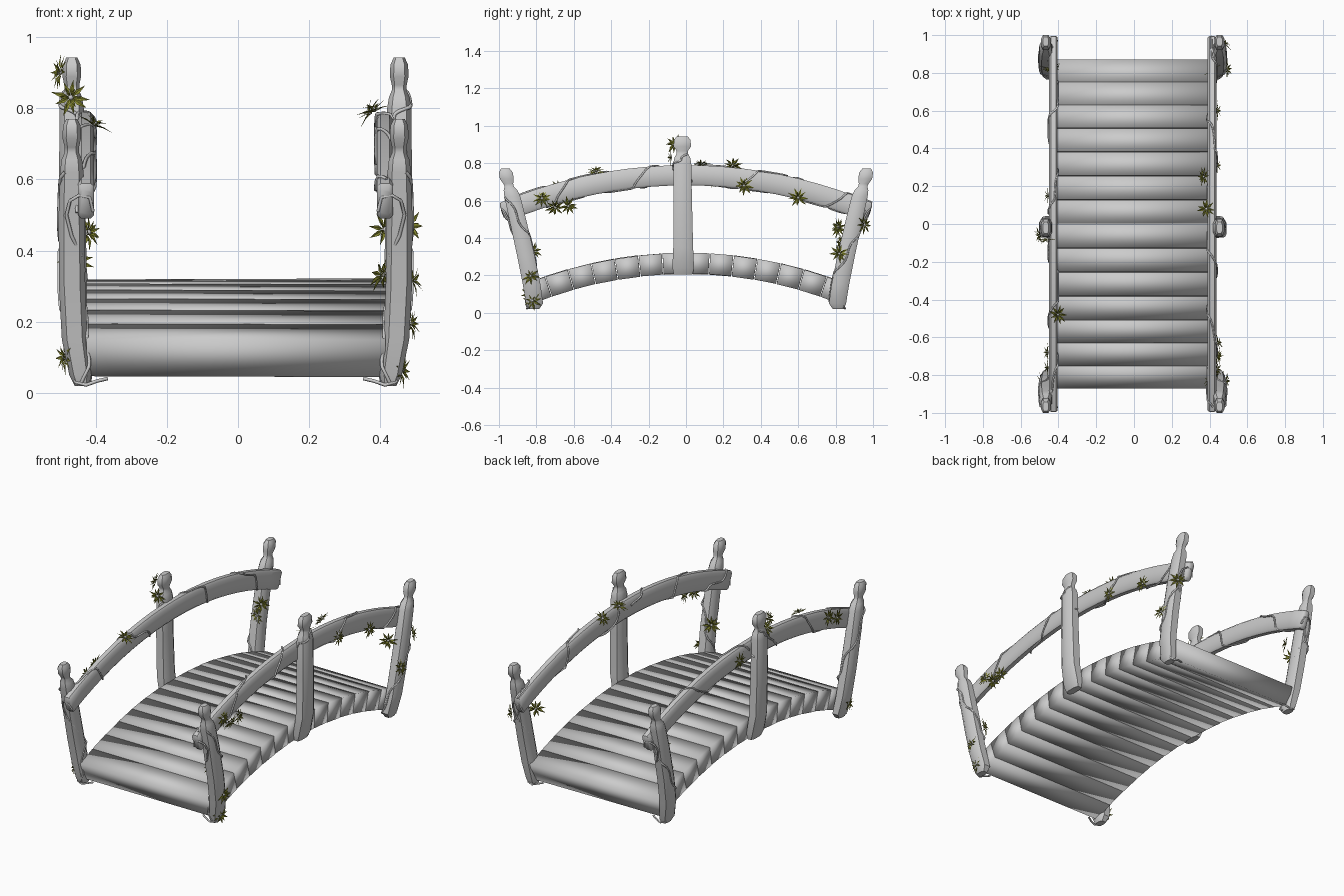
import bpy, bmesh, math, random
from mathutils import Vector, Matrix

if "Cube" in bpy.data.objects:
    bpy.data.objects.remove(bpy.data.objects["Cube"])

random.seed(4)
X0 = -0.007          # slight sideways offset of the woodwork
LEAF = bpy.data.materials.new("leaf_olive")
LEAF.diffuse_color = (0.25, 0.26, 0.03, 1)
LEAF.use_nodes = True
LEAF.node_tree.nodes["Principled BSDF"].inputs["Base Color"].default_value = LEAF.diffuse_color


def finish(name, bm, angle=None, mat=None, recalc=True):
    if recalc:
        bmesh.ops.recalc_face_normals(bm, faces=bm.faces[:])
    me = bpy.data.meshes.new(name)
    bm.to_mesh(me)
    bm.free()
    if angle:
        for p in me.polygons:
            p.use_smooth = True
        me.set_sharp_from_angle(angle=math.radians(angle))
    if mat:
        me.materials.append(mat)
    ob = bpy.data.objects.new(name, me)
    bpy.context.collection.objects.link(ob)
    return ob


def loft(bm, rings):
    rows = [[bm.verts.new(p) for p in r] for r in rings]
    n = len(rows[0])
    for a, b in zip(rows, rows[1:]):
        for i in range(n):
            bm.faces.new((a[i], a[(i + 1) % n], b[(i + 1) % n], b[i]))
    bm.faces.new(rows[0][::-1])
    bm.faces.new(rows[-1])


def arc(radius, top, a):
    return radius * math.sin(a), top - radius * (1 - math.cos(a))


# Arched deck: wedge-shaped planks with soft shading
R, TOP, THICK, N = 2.31, 0.32, 0.112, 14
A = math.asin(0.873 / R)
for i in range(N):
    a0 = -A + 2 * A * i / N + 0.0009
    a1 = -A + 2 * A * (i + 1) / N - 0.0009
    tilt = random.uniform(-0.002, 0.002)
    bm = bmesh.new()
    rings = []
    for x in (-0.425, 0.415):
        ring = []
        for a, r in ((a0, R), (a1, R), (a1, R - THICK), (a0, R - THICK)):
            y, z = r * math.sin(a), TOP - R + r * math.cos(a)
            ring.append((x, y, z + (tilt if x > 0 else -tilt)))
        rings.append(ring)
    loft(bm, rings)
    finish(f"plank_{i + 1}", bm, 180)

# Posts: z, x centre, half x, y centre, half y
END = [(.02, .432, .02, .815, .03), (.05, .436, .031, .81, .046), (.15, .452, .036, .825, .047),
       (.3, .459, .037, .855, .047), (.5, .461, .036, .90, .045), (.62, .46, .033, .928, .043),
       (.655, .46, .029, .938, .037), (.675, .46, .02, .945, .025), (.69, .46, .02, .95, .026),
       (.715, .46, .026, .958, .037), (.75, .46, .025, .963, .037), (.77, .46, .015, .966, .024)]
MID = [(.205, .432, .02, -.015, .05), (.24, .438, .031, -.015, .058), (.35, .455, .037, -.015, .053),
       (.6, .46, .036, -.018, .05), (.8, .46, .034, -.02, .048), (.83, .46, .029, -.02, .042),
       (.85, .46, .021, -.02, .03), (.865, .46, .021, -.02, .03), (.888, .46, .026, -.02, .046),
       (.922, .46, .025, -.02, .045), (.943, .46, .015, -.02, .03)]
OCT = [(1, .5), (.6, 1), (-.6, 1), (-1, .5), (-1, -.5), (-.6, -1), (.6, -1), (1, -.5)]


def post(name, prof, sx, sy):
    bm = bmesh.new()
    loft(bm, [[(X0 + sx * (x + u * hx), sy * (y + v * hy), z) for u, v in OCT]
              for z, x, hx, y, hy in prof])
    finish(name, bm, 40)


# Handrails: bevelled bar swept on an arc
RR, RTOP, RA, RX = 2.51, 0.735, math.asin(0.972 / 2.51), 0.42
RECT = [(.023, .042), (.013, .054), (-.013, .054), (-.023, .042),
        (-.023, -.042), (-.013, -.054), (.013, -.054), (.023, -.042)]


def rail(name, sx):
    bm = bmesh.new()
    rings, steps = [], 20
    stops = [(-RA - .004, .7)] + [(-RA + 2 * RA * i / steps, 1) for i in range(steps + 1)] + [(RA + .004, .7)]
    for a, s in stops:
        rings.append([(X0 + sx * RX + u * s, (RR + v * s) * math.sin(a),
                       RTOP - RR + (RR + v * s) * math.cos(a)) for u, v in RECT])
    loft(bm, rings)
    finish(name, bm, 40)


for sx, side in ((-1, "left"), (1, "right")):
    post(f"{side}_front_post", END, sx, -1)
    post(f"{side}_back_post", END, sx, 1)
    post(f"{side}_middle_post", MID, sx, 1)
    rail(f"{side}_handrail", sx)


# Vines: thin tubes hugging rails and posts
def tube(name, pts, r=0.005):
    cu = bpy.data.curves.new(name, 'CURVE')
    cu.dimensions = '3D'
    cu.bevel_depth, cu.bevel_resolution, cu.use_fill_caps = r, 1, True
    sp = cu.splines.new('POLY')
    sp.points.add(len(pts) - 1)
    for p, q in zip(sp.points, pts):
        p.co = (*q, 1)
    bpy.context.collection.objects.link(bpy.data.objects.new(name, cu))


def wrap(t):
    c, s = math.cos(t), math.sin(t)
    k = max(abs(c), abs(s)) ** -0.8
    return c * k, s * k


def rail_vine(name, sx, y0, y1, turns, phase):
    pts = []
    for i in range(61):
        t = i / 60
        a = math.asin((y0 + (y1 - y0) * t) / RR) + 0.006 * math.sin(t * 37 + phase)
        u, v = wrap(phase + turns * 2 * math.pi * t + 0.5 * math.sin(t * 23))
        r = RR + v * .056
        pts.append((X0 + sx * (RX + u * .026), r * math.sin(a), RTOP - RR + r * math.cos(a)))
    tube(name, pts)


def post_vine(name, prof, sx, sy, z0, z1, turns, phase):
    pts = []
    for i in range(41):
        t = i / 40
        z = z0 + (z1 - z0) * t
        for p, q in zip(prof, prof[1:]):
            if p[0] <= z <= q[0]:
                f = (z - p[0]) / (q[0] - p[0])
                x, hx, y, hy = [m + (n - m) * f for m, n in zip(p[1:], q[1:])]
        u, v = wrap(phase + turns * 2 * math.pi * t + 0.3 * math.sin(t * 19))
        pts.append((X0 + sx * (x + u * hx), sy * (y + v * hy), z))
    tube(name, pts)


for sx, side in ((-1, "left"), (1, "right")):
    rail_vine(f"{side}_rail_vine_front", sx, -.96, -.05, 2.3, 0.4 + sx)
    rail_vine(f"{side}_rail_vine_back", sx, .05, .96, 2.0, 1.2 + sx)
    for sy, end in ((-1, "front"), (1, "back")):
        post_vine(f"{side}_{end}_post_vine", END, sx, sy, .03, .62, 0.9, 2.6 + sy)
        tube(f"{side}_{end}_foot_vine", [(X0 + sx * x, sy * y, z) for x, y, z in
             ((.47, .80, .09), (.45, .845, .03), (.42, .85, .022), (.39, .845, .033), (.36, .83, .04))])
        tube(f"{side}_{end}_rail_end_vine", [(X0 + sx * x, sy * y, z) for x, y, z in
             ((.40, .97, .51), (.41, .985, .55), (.44, .985, .555), (.465, .97, .54),
              (.475, .95, .50), (.46, .935, .44), (.435, .91, .39), (.425, .88, .34))])
    post_vine(f"{side}_middle_post_vine", MID, sx, 1, .70, .85, 0.9, 1.5)


# Leaf rosettes: two layers of pointed, folded leaves
def rosette(name, loc, normal, size=0.055):
    bm = bmesh.new()
    for count, lift, length in ((9, .22, 1.0), (6, .75, .75)):
        for k in range(count):
            spin = 2 * math.pi * k / count + random.uniform(-.15, .15)
            ln = size * length * random.uniform(.85, 1.05)
            rot = Matrix.Rotation(spin, 3, 'Z') @ Matrix.Rotation(-lift, 3, 'Y')
            vs = [bm.verts.new(rot @ (Vector(p) * ln)) for p in
                  ((.05, 0, 0), (.5, .13, .05), (1, 0, -.12), (.5, -.13, .05), (.5, 0, 0))]
            for f in ((0, 4, 1), (4, 2, 1), (0, 3, 4), (3, 2, 4)):
                bm.faces.new([vs[j] for j in f])
    turn = Vector((0, 0, 1)).rotation_difference(Vector(normal).normalized()).to_matrix().to_4x4()
    place = Matrix.Translation(loc) @ turn
    bm.transform(place)
    finish(name, bm, None, LEAF, False)
    bm = bmesh.new()
    bmesh.ops.create_icosphere(bm, subdivisions=1, radius=size * .15,
                               matrix=place @ Matrix.Translation((0, 0, size * .12)))
    finish(name + "_bud", bm, 60)


SPOTS = [  # position, facing
    ((.455, -.82, .065), (1, -.3, 0)), ((.482, -.83, .195), (1, -.2, .2)), ((.41, -.82, .33), (-.7, .5, .3)),
    ((.435, -.77, .61), (1, 0, .2)), ((.435, -.70, .565), (.8, 0, -.4)), ((.44, -.63, .57), (1, .2, 0)),
    ((.385, .08, .79), (-.3, 0, 1)), ((.375, .25, .785), (-.8, 0, .5)), ((.435, .31, .68), (1, 0, 0)),
    ((.435, .60, .615), (1, 0, 0)), ((.41, .82, .46), (.5, -.8, 0)), ((.475, .95, .47), (.6, .6, 0)),
    ((.488, .82, .315), (1, 0, .2)),
    ((-.405, -.48, .75), (.5, 0, 1)), ((-.47, -.075, .83), (0, -1, 0)), ((-.495, -.06, .9), (-1, -.3, .2)),
    ((-.48, -.83, .10), (-1, -.3, 0)), ((-.452, -.68, .66), (-1, 0, .1)), ((-.452, -.76, .63), (-1, 0, 0)),
    ((-.45, .15, .72), (-1, 0, 0)), ((-.425, .82, .45), (.7, -.5, .2)), ((-.455, .83, .37), (-.3, -1, 0)),
]
for i, (loc, nrm) in enumerate(SPOTS):
    rosette(f"leaf_rosette_{i + 1}", loc, nrm)
